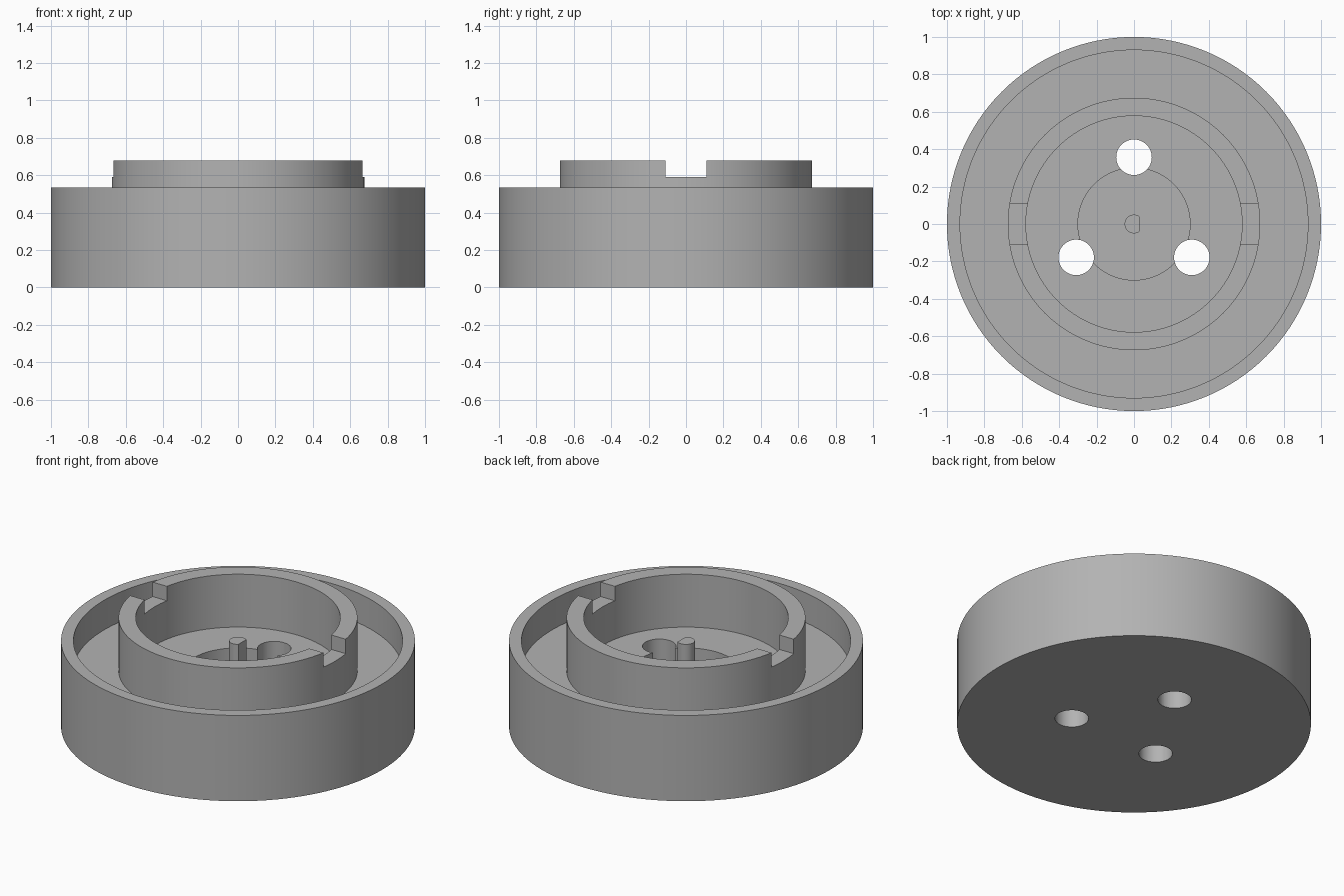
import bpy, bmesh, math
from mathutils import Matrix

if "Cube" in bpy.data.objects:
    bpy.data.objects.remove(bpy.data.objects["Cube"], do_unlink=True)

grey = bpy.data.materials.new("plain grey")
grey.use_nodes = True
grey.diffuse_color = (0.45, 0.45, 0.45, 1)
grey.node_tree.nodes["Principled BSDF"].inputs["Base Color"].default_value = (0.45, 0.45, 0.45, 1)

SEGMENTS = 128
FLOOR = 0.35      # floor of the trough and of the cup
RECESS = 0.18     # floor of the central recess


def add_object(name, bm):
    bmesh.ops.recalc_face_normals(bm, faces=bm.faces[:])
    mesh = bpy.data.meshes.new(name)
    bm.to_mesh(mesh)
    bm.free()
    mesh.materials.append(grey)
    obj = bpy.data.objects.new(name, mesh)
    bpy.context.collection.objects.link(obj)
    return obj


def activate(obj):
    bpy.ops.object.select_all(action='DESELECT')
    obj.select_set(True)
    bpy.context.view_layer.objects.active = obj


def smooth(obj):
    activate(obj)
    bpy.ops.object.shade_smooth_by_angle(angle=math.radians(30))


def lathe(name, profile):
    bm = bmesh.new()
    verts = [bm.verts.new((r, 0, z)) for r, z in profile]
    edges = [bm.edges.new(pair) for pair in zip(verts, verts[1:])]
    bmesh.ops.spin(bm, geom=verts + edges, axis=(0, 0, 1), cent=(0, 0, 0),
                   angle=math.tau, steps=SEGMENTS)
    bmesh.ops.remove_doubles(bm, verts=bm.verts[:], dist=0.0001)
    return add_object(name, bm)


def cut(target, cutter):
    cutter.hide_render = True
    mod = target.modifiers.new("cut", 'BOOLEAN')
    mod.operation = 'DIFFERENCE'
    mod.solver = 'EXACT'
    mod.object = cutter
    activate(target)
    bpy.ops.object.modifier_apply(modifier=mod.name)
    bpy.data.objects.remove(cutter, do_unlink=True)


def box(name, centre, size):
    bm = bmesh.new()
    bmesh.ops.create_cube(bm, size=1, matrix=Matrix.Translation(centre) @ Matrix.Diagonal((*size, 1)))
    return add_object(name, bm)


# Round housing: outer wall, trough, raised inner collar, cup floor, recess
housing = lathe("round_housing", [
    (0, 0), (1, 0), (1, 0.535), (0.93, 0.535), (0.93, FLOOR),
    (0.675, FLOOR), (0.675, 0.68), (0.578, 0.68), (0.578, FLOOR),
    (0.3, FLOOR), (0.3, RECESS), (0, RECESS)])

# Two notches in the collar
for side in (-1, 1):
    cut(housing, box("notch_cutter", (side * 0.63, 0, 0.69), (0.3, 0.22, 0.2)))

# Three through holes
for i in range(3):
    angle = math.radians(90 + 120 * i)
    bm = bmesh.new()
    bmesh.ops.create_cone(bm, cap_ends=True, segments=48, radius1=0.095, radius2=0.095, depth=1,
                          matrix=Matrix.Translation((0.357 * math.cos(angle), 0.357 * math.sin(angle), 0.2)))
    cut(housing, add_object("hole_cutter", bm))
smooth(housing)

# Centre post with one flat side
bm = bmesh.new()
bmesh.ops.create_cone(bm, cap_ends=True, segments=48, radius1=0.05, radius2=0.05, depth=0.535 - RECESS + 0.02,
                      matrix=Matrix.Translation((0, 0, (0.535 + RECESS - 0.02) / 2)))
post = add_object("centre_post", bm)
cut(post, box("flat_cutter", (0.13, 0, 0.4), (0.2, 0.4, 1)))
smooth(post)
